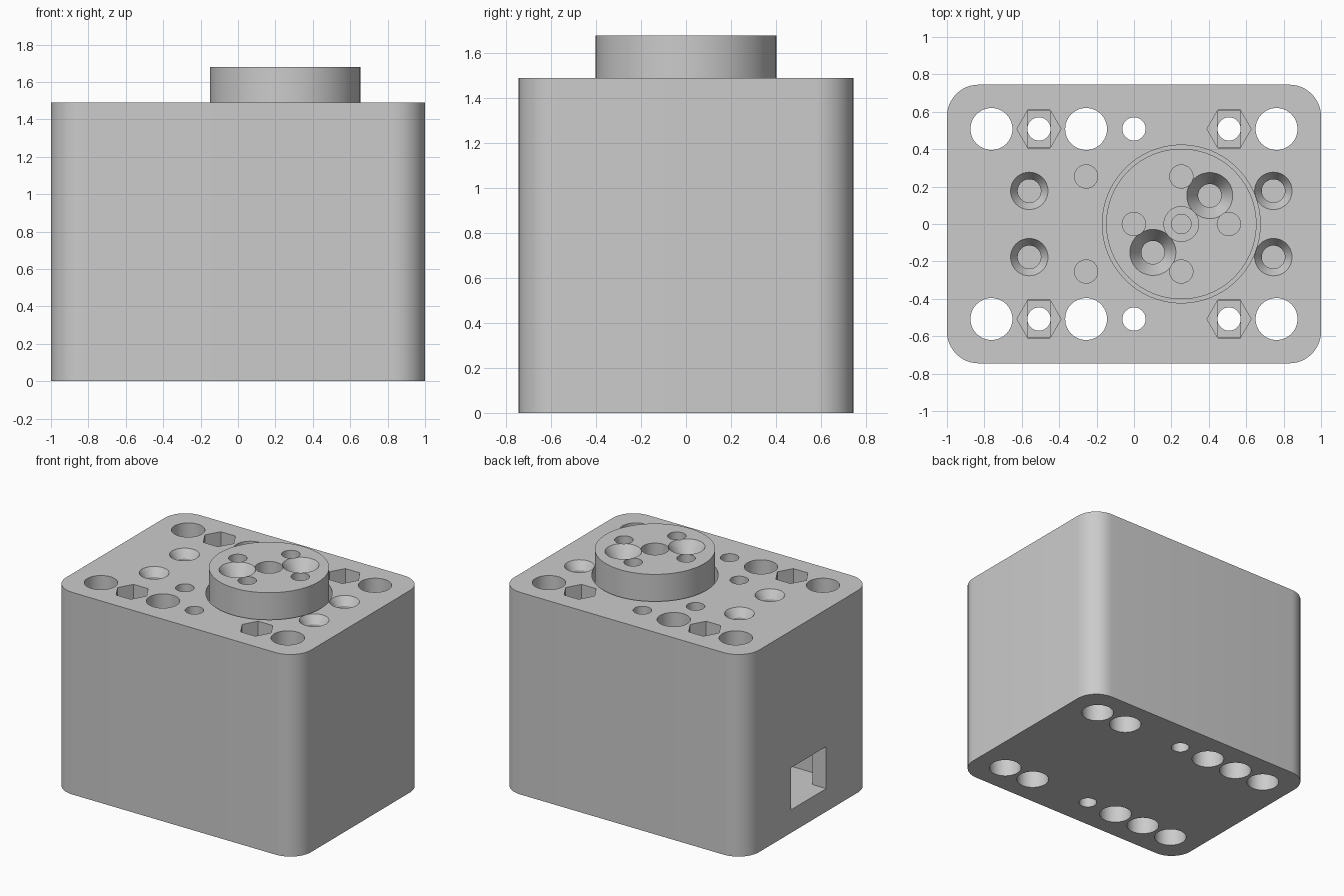
import bpy, bmesh, math
from mathutils import Matrix, Vector

old = bpy.data.objects.get("Cube")
if old:
    bpy.data.objects.remove(old, do_unlink=True)

TOP, DISC_TOP = 1.49, 1.68
DISC_X = 0.253

grey = bpy.data.materials.new("light_grey")
grey.use_nodes = True
grey.diffuse_color = (0.6, 0.6, 0.6, 1)
grey.node_tree.nodes["Principled BSDF"].inputs["Base Color"].default_value = (0.6, 0.6, 0.6, 1)


def make(name, bm):
    bmesh.ops.recalc_face_normals(bm, faces=bm.faces)
    mesh = bpy.data.meshes.new(name)
    bm.to_mesh(mesh)
    bm.free()
    mesh.materials.append(grey)
    obj = bpy.data.objects.new(name, mesh)
    bpy.context.collection.objects.link(obj)
    return obj


def turned(name, x, y, profile, sides=48):
    """Capped solid of revolution from (radius, z) pairs, bottom to top."""
    bm = bmesh.new()
    rings = []
    for r, z in profile:
        rings.append([bm.verts.new((x + r * math.cos(a), y + r * math.sin(a), z))
                      for a in (math.tau * i / sides for i in range(sides))])
    for low, high in zip(rings, rings[1:]):
        for i in range(sides):
            j = (i + 1) % sides
            bm.faces.new((low[i], low[j], high[j], high[i]))
    bm.faces.new(rings[0])
    bm.faces.new(rings[-1])
    return make(name, bm)


def block(name, x0, x1, y0, y1, z0, z1):
    bm = bmesh.new()
    size = Vector((x1 - x0, y1 - y0, z1 - z0))
    mid = Vector((x0 + x1, y0 + y1, z0 + z1)) / 2
    bmesh.ops.create_cube(bm, size=1, matrix=Matrix.Translation(mid) @ Matrix.Diagonal(size.to_4d()))
    return bm if name is None else make(name, bm)


def straight_hole(x, y, r, z0, z1, sides=48):
    return turned("hole_cutter", x, y, [(r, z0), (r, z1)], sides)


def countersunk(x, y, r_in, r_out, top, depth, cone):
    k = (r_out - r_in) / cone
    return turned("countersink_cutter", x, y,
                  [(r_in, top - depth), (r_in, top - cone), (r_out, top), (r_out + 0.02 * k, top + 0.02)])


def cut(obj, cutters):
    bpy.context.view_layer.objects.active = obj
    for c in cutters:
        c.hide_render = True
        mod = obj.modifiers.new("cut", "BOOLEAN")
        mod.operation = "DIFFERENCE"
        mod.solver = "EXACT"
        mod.object = c
        bpy.ops.object.modifier_apply(modifier=mod.name)
        bpy.data.objects.remove(c, do_unlink=True)


def smooth(obj):
    bpy.ops.object.select_all(action="DESELECT")
    obj.select_set(True)
    bpy.context.view_layer.objects.active = obj
    bpy.ops.object.shade_smooth_by_angle(angle=math.radians(30))


# Housing with rounded upright corners
bm = block(None, -1, 1, -0.745, 0.745, 0, TOP)
uprights = [e for e in bm.edges if abs(e.verts[0].co.z - e.verts[1].co.z) > 1]
bmesh.ops.bevel(bm, geom=uprights, offset=0.17, segments=12, profile=0.5, affect="EDGES")
housing = make("housing", bm)

cutters = []
for side in (-1, 1):
    y = side * 0.508
    # Large and small through holes
    for x in (-0.762, -0.256, 0.762):
        cutters.append(straight_hole(x, y, 0.112, -0.1, TOP + 0.1))
    cutters.append(straight_hole(0, y, 0.062, -0.1, TOP + 0.1))
    # Screw holes with hexagonal pockets above and wide bores below
    for x in (-0.508, 0.508):
        cutters.append(turned("screw_cutter", x, y,
                              [(0.112, -0.1), (0.112, 1.0), (0.062, 1.0), (0.062, TOP + 0.1)]))
        cutters.append(straight_hole(x, y, 0.118, TOP - 0.15, TOP + 0.1, 6))
        cutters.append(block("bridge_cutter", x - 0.061, x + 0.061, y - 0.1, y + 0.1, TOP - 0.165, TOP - 0.1))
    # Countersunk mounting holes and small blind holes
    for x in (-0.56, 0.745):
        cutters.append(countersunk(x, side * 0.177, 0.062, 0.1, TOP, 0.3, 0.06))
    cutters.append(straight_hole(-0.256, side * 0.254, 0.062, TOP - 0.25, TOP + 0.1))

# Well for the output disc, side port and the chamber behind it
cutters.append(straight_hole(DISC_X, 0, 0.422, TOP - 0.25, TOP + 0.1, 96))
cutters.append(block("port_cutter", -1.1, -0.8, -0.205, 0.205, 0.17, 0.48))
cutters.append(block("chamber_cutter", -0.89, 0.6, -0.36, 0.36, 0.17, 1.0))
cut(housing, cutters)
smooth(housing)

# Output disc
disc = turned("output_disc", DISC_X, 0, [(0.402, TOP - 0.25), (0.402, DISC_TOP)], 96)
floor = DISC_TOP - 0.25
holes = [straight_hole(DISC_X + dx, dy, 0.062, floor, DISC_TOP + 0.1)
         for dx, dy in ((0.254, 0), (-0.254, 0), (0, 0.254), (0, -0.254))]
holes.append(turned("centre_cutter", DISC_X, 0,
                    [(0.052, floor - 0.05), (0.052, floor + 0.05), (0.093, floor + 0.05), (0.093, DISC_TOP + 0.1)]))
for s in (-1, 1):
    holes.append(countersunk(DISC_X + s * 0.152, s * 0.152, 0.062, 0.123, DISC_TOP, 0.3, 0.1))
cut(disc, holes)
smooth(disc)
